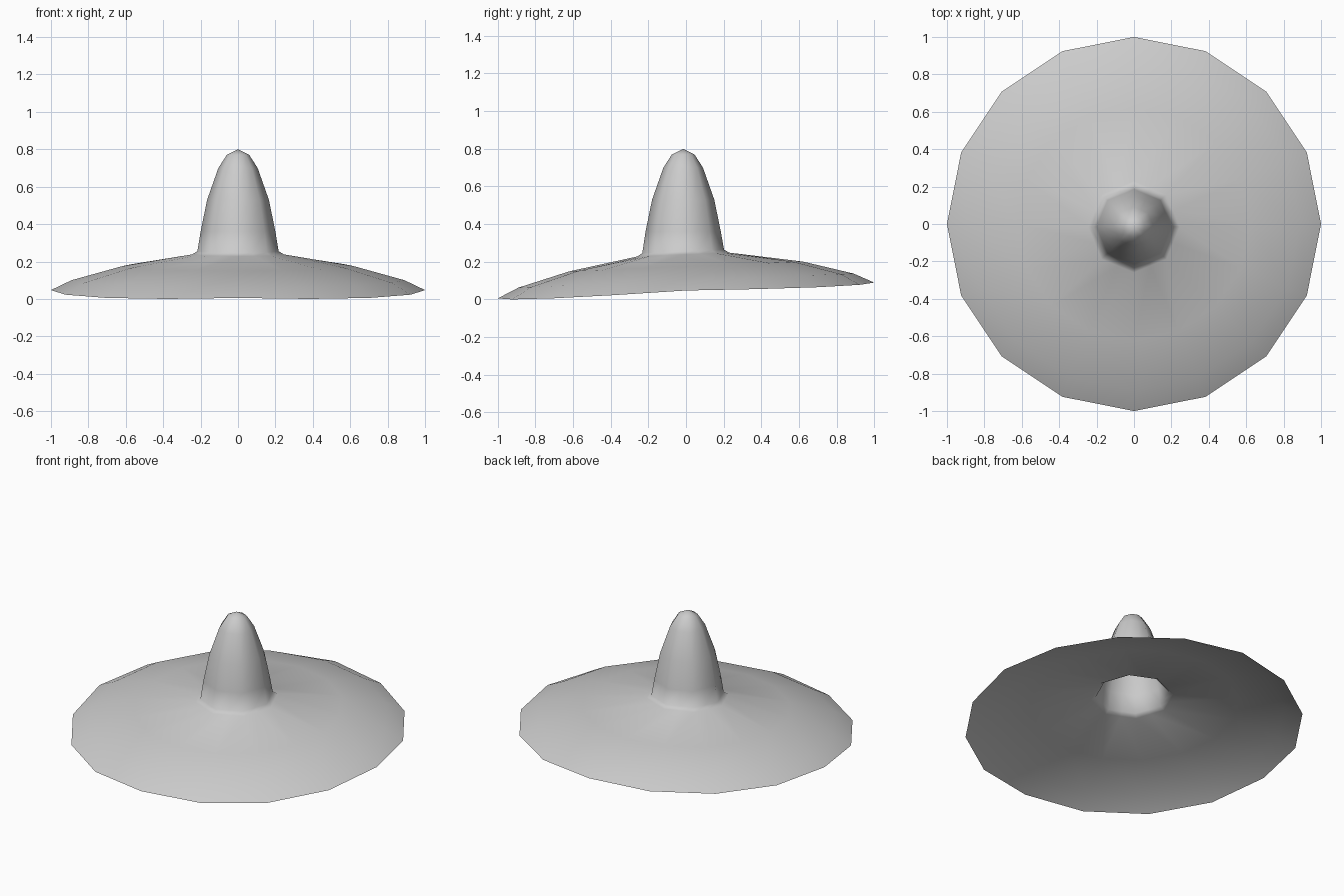
import bpy
import bmesh
from math import sin, cos, pi

cube = bpy.data.objects.get("Cube")
if cube:
    bpy.data.objects.remove(cube, do_unlink=True)

# Plain grey felt
felt = bpy.data.materials.new("grey felt")
felt.use_nodes = True
grey = (0.6, 0.6, 0.6, 1.0)
felt.diffuse_color = grey
felt.node_tree.nodes["Principled BSDF"].inputs["Base Color"].default_value = grey

SIDES = 16
TILT = 0.042      # the brim rises towards the back
SHIFT = -0.015    # the crown sits a little forward

# Profiles as (radius, height), from the rim inwards and upwards
BRIM = [(1.0, 0.045), (0.89, 0.1), (0.62, 0.175)]
CROWN = [(0.245, 0.238), (0.217, 0.255), (0.2, 0.36),
         (0.165, 0.53), (0.105, 0.7), (0.06, 0.77)]


def ring(bm, radius, height, octagonal, warp):
    """One loop of the hat; octagonal loops put odd points mid-edge."""
    verts = []
    for i in range(SIDES):
        a = 2 * pi * i / SIDES
        r = radius * (cos(pi / 8) if octagonal and i % 2 else 1)
        x, y = r * cos(a), r * sin(a)
        z = height + TILT * y * (height < 0.3) - warp * abs(sin(2 * a))
        verts.append(bm.verts.new((x, y + SHIFT * octagonal, z)))
    return verts


# Hat: one open sheet, round brim flowing into an eight-sided crown
bm = bmesh.new()
loops = [ring(bm, r, z, False, 0.012 * (r == 1)) for r, z in BRIM]
loops += [ring(bm, r, z, True, 0) for r, z in CROWN]
for low, high in zip(loops, loops[1:]):
    for i in range(SIDES):
        j = (i + 1) % SIDES
        bm.faces.new((low[i], low[j], high[j], high[i]))

# Pointed crown tip
tip = bm.verts.new((0, SHIFT, 0.8))
for i in range(SIDES):
    bm.faces.new((loops[-1][i], loops[-1][(i + 1) % SIDES], tip))

# Rest the lowest rim point on the ground
lowest = min(v.co.z for v in bm.verts)
for v in loops[0]:
    v.co.z -= lowest
for face in bm.faces:
    face.smooth = True

mesh = bpy.data.meshes.new("hat")
bm.to_mesh(mesh)
bm.free()
mesh.materials.append(felt)
hat = bpy.data.objects.new("hat", mesh)
bpy.context.collection.objects.link(hat)
